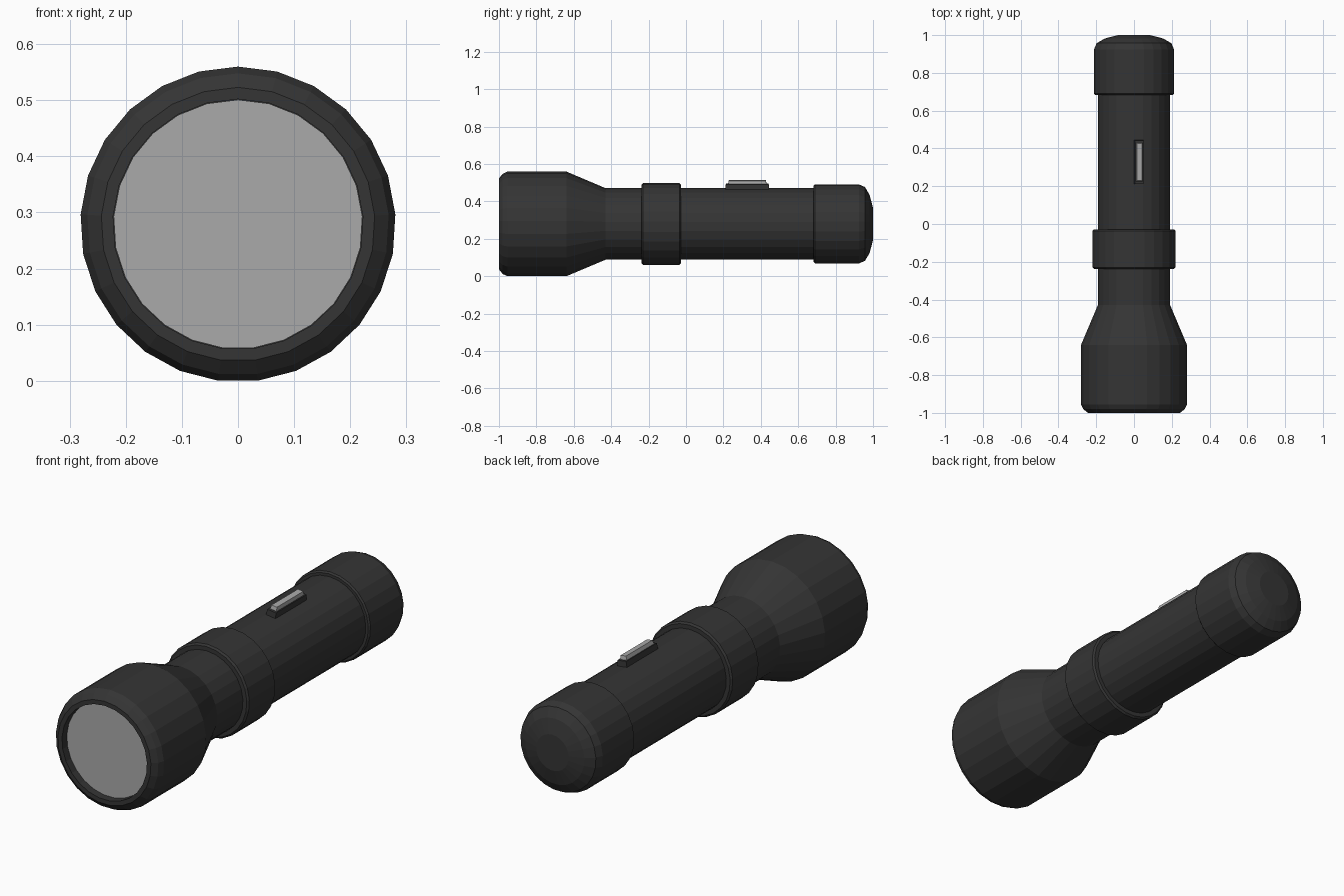
import bpy, bmesh, math
from mathutils import Matrix

if "Cube" in bpy.data.objects:
    bpy.data.objects.remove(bpy.data.objects["Cube"])

SIDES = 25      # one vertex points up, so a flat lies underneath
CZ = 0.279      # height of the torch axis


def material(name, value):
    m = bpy.data.materials.new(name)
    m.diffuse_color = (value, value, value, 1)
    m.use_nodes = True
    m.node_tree.nodes["Principled BSDF"].inputs["Base Color"].default_value = m.diffuse_color
    return m


black = material("black_plastic", 0.035)
silver = material("pale_grey", 0.4)


def finish(bm, name, mat):
    bmesh.ops.recalc_face_normals(bm, faces=bm.faces)
    mesh = bpy.data.meshes.new(name)
    bm.to_mesh(mesh)
    bm.free()
    mesh.materials.append(mat)
    ob = bpy.data.objects.new(name, mesh)
    bpy.context.collection.objects.link(ob)
    return ob


def lathe(name, profile, mat):
    """Turn (radius, y) points around the torch axis and cap both ends."""
    bm = bmesh.new()
    rings = []
    for r, y in profile:
        angles = [2 * math.pi * i / SIDES for i in range(SIDES)]
        rings.append([bm.verts.new((r * math.sin(a), y, CZ + r * math.cos(a)))
                      for a in angles])
    for a, b in zip(rings, rings[1:]):
        for i in range(SIDES):
            j = (i + 1) % SIDES
            bm.faces.new((a[i], a[j], b[j], b[i]))
    bm.faces.new(rings[0])
    bm.faces.new(rings[-1])
    return finish(bm, name, mat)


def facet_box(name, width, y0, y1, r0, r1, inset, mat):
    """Tapered block sitting on the flat just right of the top edge."""
    bm = bmesh.new()
    bmesh.ops.create_cube(bm, size=1)
    for v in bm.verts:
        top = v.co.z > 0
        d = inset if top else 0
        v.co.x = math.copysign(width / 2 - d, v.co.x)
        v.co.y = y1 - d if v.co.y > 0 else y0 + d
        v.co.z = r1 if top else r0
    turn = Matrix.Rotation(math.pi / SIDES, 4, 'Y')
    bm.transform(Matrix.Translation((0, 0, CZ)) @ turn)
    return finish(bm, name, mat)


# Head with recessed mouth, flared neck and barrel
lathe("head_and_barrel", [
    (0.223, -0.96), (0.223, -1.0), (0.244, -1.0), (0.269, -0.98),
    (0.281, -0.955), (0.281, -0.64), (0.192, -0.43), (0.192, 0.75)], black)

# Lens
lathe("lens", [(0.222, -0.965), (0.222, -0.95)], silver)

# Middle grip collar
lathe("collar", [
    (0.185, -0.237), (0.212, -0.237), (0.22, -0.229),
    (0.22, -0.036), (0.212, -0.028), (0.185, -0.028)], black)

# Rounded tail cap
lathe("tail_cap", [
    (0.185, 0.683), (0.205, 0.683), (0.212, 0.69), (0.212, 0.925),
    (0.198, 0.957), (0.155, 0.982), (0.085, 1.0)], black)

# Switch plate and slider
facet_box("switch_base", 0.052, 0.21, 0.445, 0.18, 0.217, 0.003, black)
facet_box("switch_button", 0.038, 0.224, 0.432, 0.21, 0.235, 0.005, silver)
